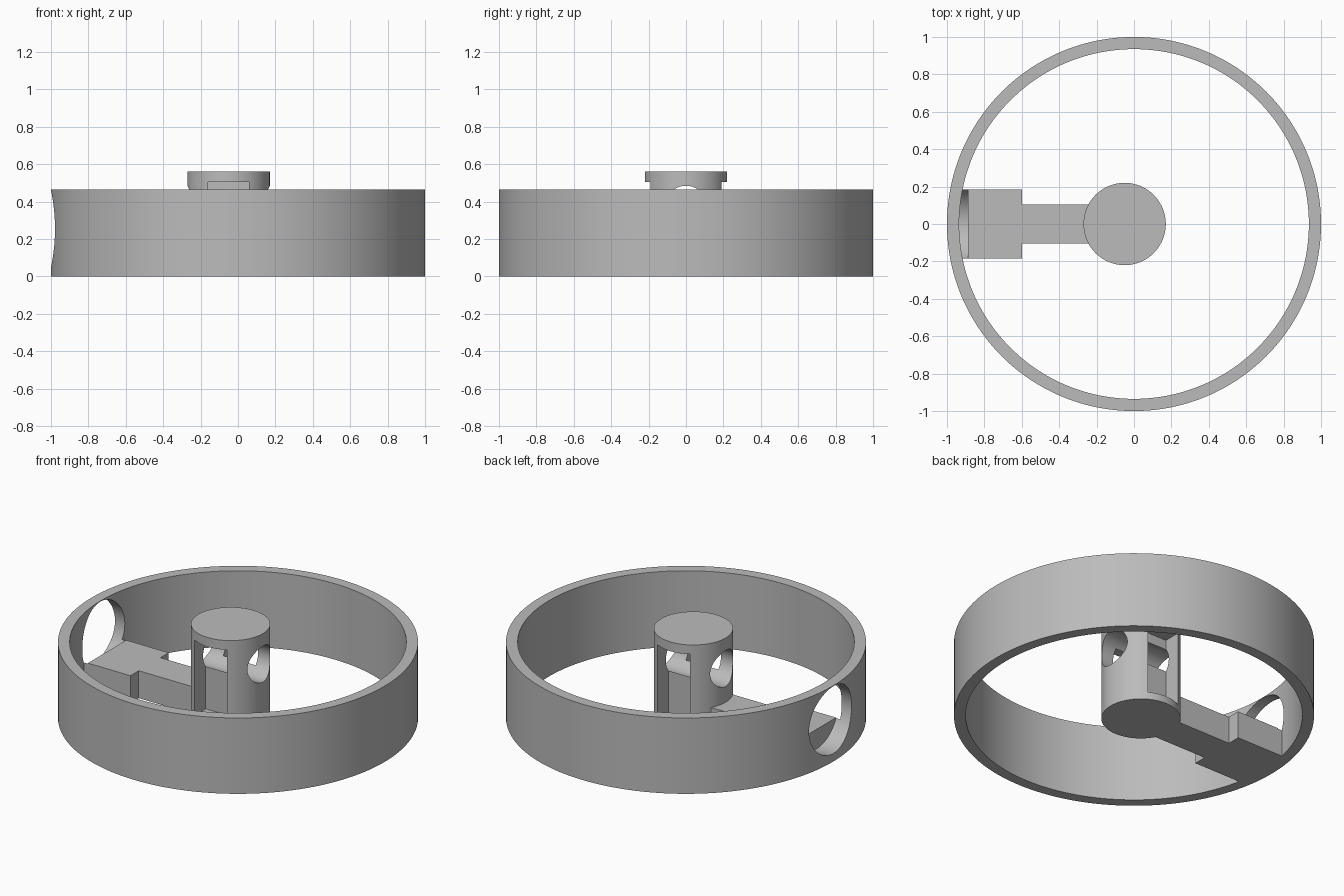
import bpy
from math import pi, radians

default = bpy.data.objects.get("Cube")
if default:
    bpy.data.objects.remove(default, do_unlink=True)

# Single grey material
GREY = (0.5, 0.5, 0.5, 1.0)
grey = bpy.data.materials.new("plain_grey")
grey.use_nodes = True
grey.diffuse_color = GREY
grey.node_tree.nodes["Principled BSDF"].inputs["Base Color"].default_value = GREY


def finish(ob, name):
    ob.name = name
    ob.data.materials.clear()
    ob.data.materials.append(grey)
    return ob


def box(name, x, y, z):
    """Box from (min, max) ranges."""
    bpy.ops.mesh.primitive_cube_add(size=1)
    ob = bpy.context.object
    for v in ob.data.vertices:
        for i, (lo, hi) in enumerate((x, y, z)):
            v.co[i] = lo + (v.co[i] + 0.5) * (hi - lo)
    return finish(ob, name)


def post(name, radius, x, lo, hi, sides=128):
    """Upright cylinder."""
    bpy.ops.mesh.primitive_cylinder_add(vertices=sides, radius=radius, depth=hi - lo,
                                        location=(x, 0, (lo + hi) / 2))
    return finish(bpy.context.object, name)


def bore(name, radius, z, lo, hi, sides=64):
    """Cylinder lying along x."""
    bpy.ops.mesh.primitive_cylinder_add(vertices=sides, radius=radius, depth=hi - lo,
                                        location=((lo + hi) / 2, 0, z),
                                        rotation=(0, pi / 2, 0))
    return finish(bpy.context.object, name)


def combine(ob, other, operation):
    """Apply one boolean and discard the helper."""
    mod = ob.modifiers.new(operation.lower(), 'BOOLEAN')
    mod.operation = operation
    mod.solver = 'EXACT'
    mod.object = other
    bpy.context.view_layer.objects.active = ob
    bpy.ops.object.modifier_apply(modifier=mod.name)
    bpy.data.objects.remove(other, do_unlink=True)


RIM_IN = 0.935
HEIGHT = 0.465
PILLAR_X, PILLAR_R, PILLAR_TOP = -0.05, 0.22, 0.562
ARM_TOP = 0.168


def side_opening():
    return bore("opening_cutter", 0.206, 0.255, -1.2, -0.888, 96)


# Outer ring with the round opening on its right side
ring = post("outer_ring", 1.0, 0, 0, HEIGHT, 192)
combine(ring, post("inner_cutter", RIM_IN, 0, -0.1, HEIGHT + 0.1, 192), 'DIFFERENCE')
combine(ring, side_opening(), 'DIFFERENCE')

# Wide block against the ring, with its end scooped by the opening
block = box("mount_block", (-0.98, -0.6), (-0.185, 0.185), (0, ARM_TOP))
combine(block, post("ring_trim", RIM_IN, 0, -0.1, HEIGHT, 192), 'INTERSECT')
combine(block, side_opening(), 'DIFFERENCE')

# Narrow arm joining the block to the pillar
arm = box("arm", (-0.6, -0.15), (-0.105, 0.105), (0, ARM_TOP))
combine(arm, post("pillar_trim", PILLAR_R, PILLAR_X, -0.1, 1), 'DIFFERENCE')

# Pillar with a recess front and back and a bore through it
pillar = post("centre_pillar", PILLAR_R, PILLAR_X, 0, PILLAR_TOP)
for side in (-1, 1):
    span = sorted((side * 0.085, side * 0.4))
    combine(pillar, box("recess_cutter", (PILLAR_X - 0.11, PILLAR_X + 0.11), span,
                        (0.045, 0.505)), 'DIFFERENCE')
combine(pillar, bore("bore_cutter", 0.11, 0.375, -0.5, 0.4), 'DIFFERENCE')

# Smooth curved walls, crisp edges
for ob in (ring, block, arm, pillar):
    bpy.ops.object.select_all(action='DESELECT')
    ob.select_set(True)
    bpy.context.view_layer.objects.active = ob
    bpy.ops.object.shade_smooth_by_angle(angle=radians(30))
